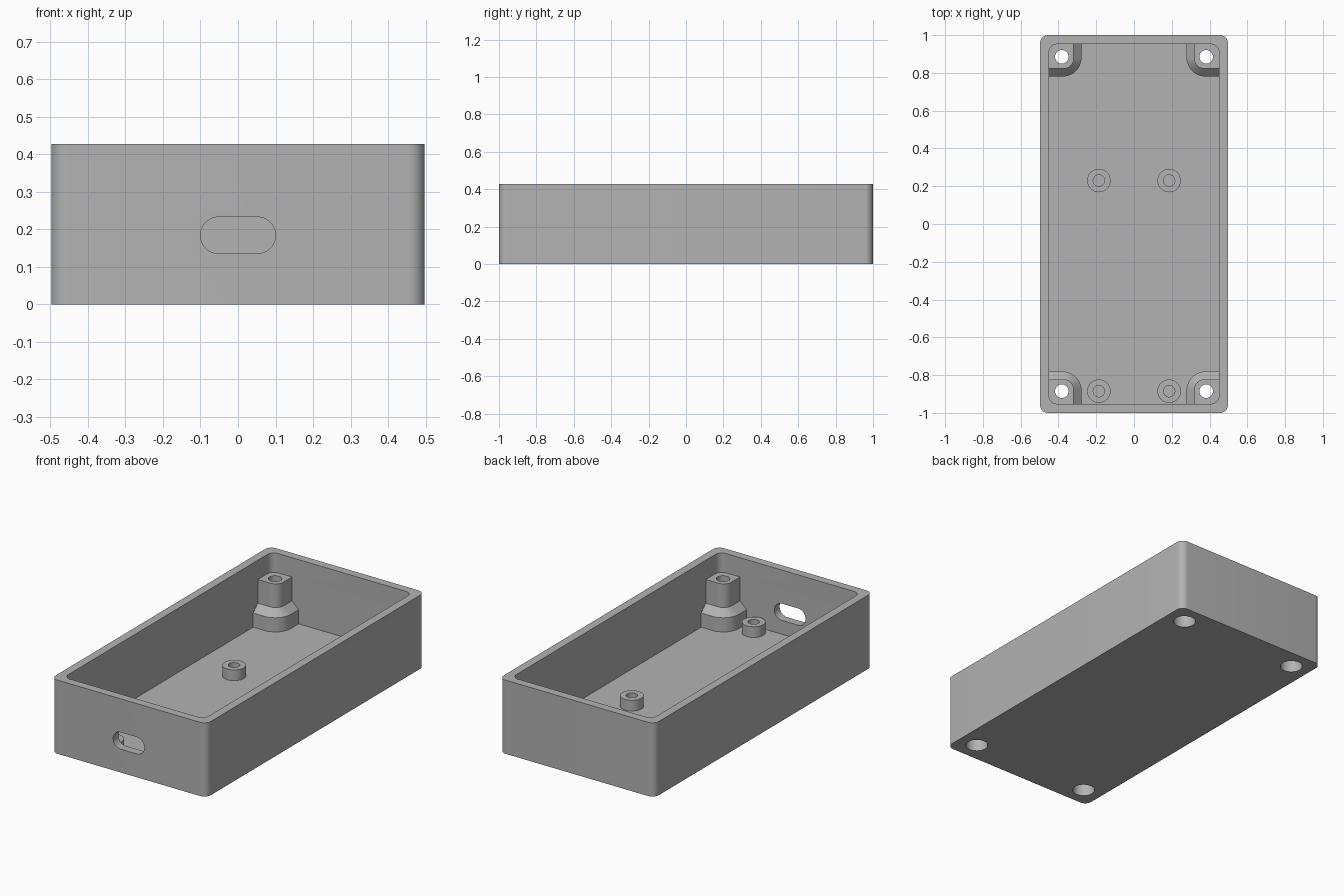
import bpy, bmesh
from math import sin, cos, pi

if "Cube" in bpy.data.objects:
    bpy.data.objects.remove(bpy.data.objects["Cube"])

HX, HY, H = 0.4975, 1.0, 0.427      # half width, half length, height
WALL, FLOOR, R = 0.048, 0.055, 0.042
HOLE_X, HOLE_Y = 0.382, 0.885       # screw post centres
PEG_X, PEG_Y = 0.186, (0.23, -0.885)

grey = bpy.data.materials.new("grey plastic")
grey.use_nodes = True
grey.diffuse_color = (0.45, 0.45, 0.45, 1)
grey.node_tree.nodes["Principled BSDF"].inputs["Base Color"].default_value = (0.45, 0.45, 0.45, 1)


def arc(cx, cy, r, a0, a1, n=10):
    return [(cx + r * cos(a0 + (a1 - a0) * i / n),
             cy + r * sin(a0 + (a1 - a0) * i / n)) for i in range(n + 1)]


def rounded(hx, hy, r):
    """Rounded rectangle outline, counterclockwise."""
    pts = []
    for k, (sx, sy) in enumerate([(1, 1), (-1, 1), (-1, -1), (1, -1)]):
        pts += arc(sx * (hx - r), sy * (hy - r), r, k * pi / 2, (k + 1) * pi / 2)
    return pts


def circle(x, y, r, n=48):
    return arc(x, y, r, 0, 2 * pi, n)[:-1]


def loft(name, sections):
    """Solid through stacked outlines, given as (outline, z)."""
    bm = bmesh.new()
    rings = [[bm.verts.new((x, y, z)) for x, y in pts] for pts, z in sections]
    for low, high in zip(rings, rings[1:]):
        for i in range(len(low)):
            j = (i + 1) % len(low)
            bm.faces.new((low[i], low[j], high[j], high[i]))
    bm.faces.new(rings[0][::-1])
    bm.faces.new(rings[-1])
    bmesh.ops.recalc_face_normals(bm, faces=bm.faces)
    mesh = bpy.data.meshes.new(name)
    bm.to_mesh(mesh)
    bm.free()
    mesh.materials.append(grey)
    ob = bpy.data.objects.new(name, mesh)
    bpy.context.collection.objects.link(ob)
    return ob


def combine(target, tool, operation):
    """Apply a boolean and discard the tool."""
    tool.hide_render = True
    mod = target.modifiers.new(operation.lower(), "BOOLEAN")
    mod.operation, mod.object, mod.solver = operation, tool, "EXACT"
    bpy.context.view_layer.objects.active = target
    bpy.ops.object.modifier_apply(modifier=mod.name)
    bpy.data.objects.remove(tool)


# Open tray
tray = loft("enclosure_tray", [(rounded(HX, HY, R), 0), (rounded(HX, HY, R), H)])
inner = rounded(HX - WALL, HY - WALL, R)
combine(tray, loft("cavity", [(inner, FLOOR), (inner, H + 0.1)]), "DIFFERENCE")


# Corner screw posts: wide base, sloped shoulder, narrow top
def post_outline(sx, sy, reach, r):
    wx, wy = HX - WALL / 2, HY - WALL / 2
    ix, iy = HOLE_X - reach, HOLE_Y - reach
    pts = [(wx, wy), (ix, wy)] + arc(ix + r, iy + r, r, pi, 1.5 * pi) + [(wx, iy)]
    return [(sx * x, sy * y) for x, y in pts]


for sx in (-1, 1):
    for sy in (-1, 1):
        base = post_outline(sx, sy, 0.104, 0.1)
        top = post_outline(sx, sy, 0.062, 0.05)
        combine(tray, loft("screw_post", [(base, FLOOR / 2), (base, 0.137),
                                          (top, 0.178), (top, 0.315)]), "UNION")

# Board standoffs
for sx in (-1, 1):
    for y in PEG_Y:
        ring = circle(sx * PEG_X, y, 0.062)
        combine(tray, loft("standoff", [(ring, FLOOR / 2), (ring, 0.117)]), "UNION")
        bore = circle(sx * PEG_X, y, 0.03)
        combine(tray, loft("standoff_bore", [(bore, FLOOR), (bore, 0.2)]), "DIFFERENCE")

# Through holes with wide recesses underneath
for sx in (-1, 1):
    for sy in (-1, 1):
        x, y = sx * HOLE_X, sy * HOLE_Y
        wide, thin = circle(x, y, 0.06), circle(x, y, 0.036)
        combine(tray, loft("screw_hole", [(wide, -0.1), (wide, 0.125),
                                          (thin, 0.125), (thin, 0.4)]), "DIFFERENCE")

# Cable slot in the front wall
slot = loft("cable_slot", [(rounded(0.1, 0.0485, 0.048), -0.04),
                           (rounded(0.1, 0.0485, 0.048), 0.04)])
slot.rotation_euler = (pi / 2, 0, 0)
slot.location = (0, -HY + WALL / 2, 0.184)
bpy.context.view_layer.update()
combine(tray, slot, "DIFFERENCE")

# Smooth rounded walls, keep crisp edges
bpy.ops.object.select_all(action="DESELECT")
tray.select_set(True)
bpy.context.view_layer.objects.active = tray
bpy.ops.object.shade_smooth_by_angle(angle=pi / 6)
